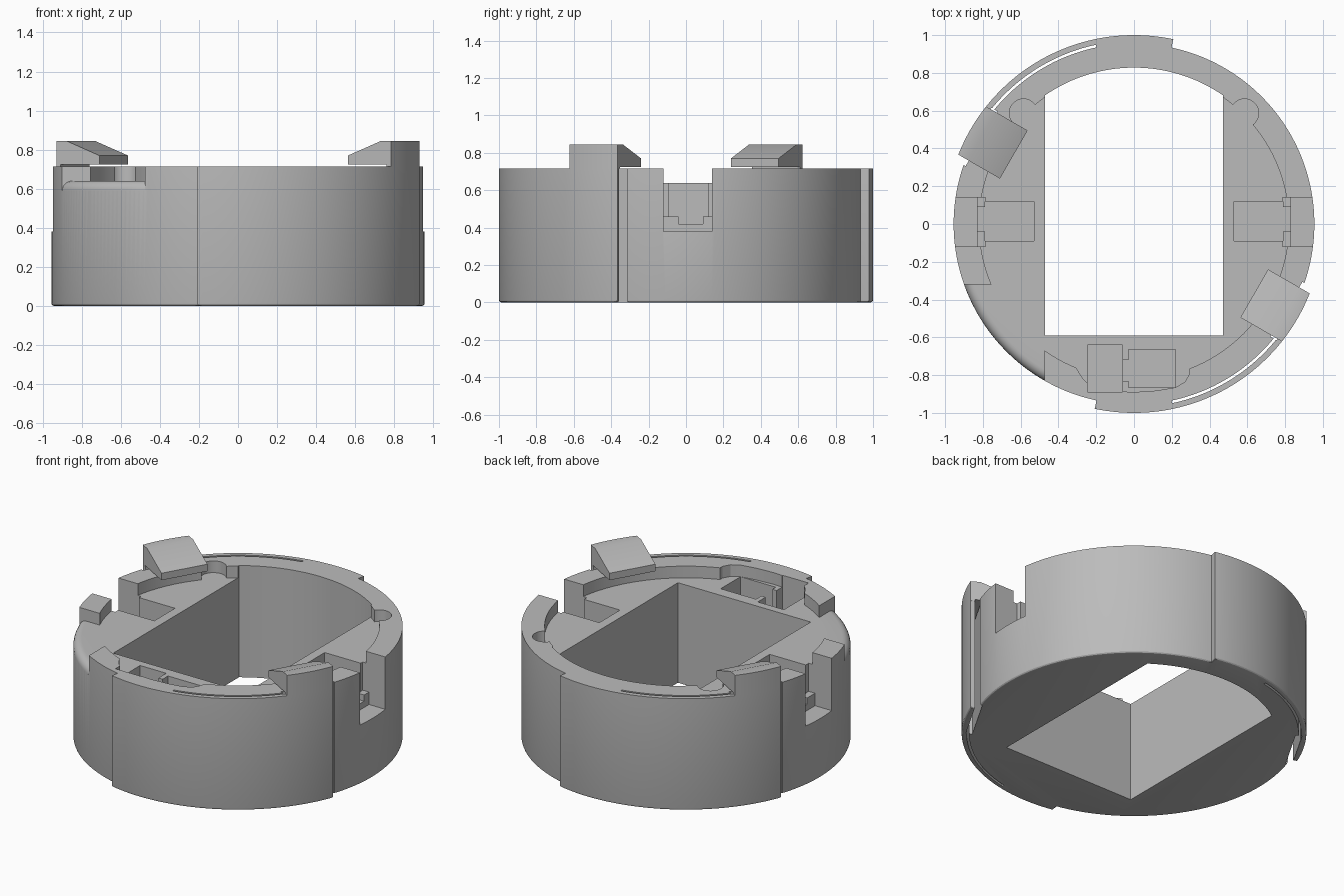
import bpy, bmesh
from math import sin, cos, asin, acos, sqrt, radians, degrees, pi

cube = bpy.data.objects.get("Cube")
if cube:
    bpy.data.objects.remove(cube, do_unlink=True)

grey = bpy.data.materials.new("plain_grey")
grey.use_nodes = True
grey.diffuse_color = (0.5, 0.5, 0.5, 1)
grey.node_tree.nodes["Principled BSDF"].inputs["Base Color"].default_value = (0.5, 0.5, 0.5, 1)

HEIGHT, FLOOR, TOP = 0.715, 0.64, 1.0
R_BODY, R_ARM = 0.955, 1.0


def polar(r, a):
    return (r * cos(radians(a)), r * sin(radians(a)))


def arc(r, a0, a1, n, cx=0, cy=0):
    pts = [polar(r, a0 + (a1 - a0) * i / n) for i in range(n + 1)]
    return [(cx + x, cy + y) for x, y in pts]


def loft(name, sections):
    """Closed solid through equal-length cross-sections."""
    bm = bmesh.new()
    rings = [[bm.verts.new(p) for p in s] for s in sections]
    n = len(rings[0])
    for a, b in zip(rings, rings[1:]):
        for i in range(n):
            j = (i + 1) % n
            bm.faces.new((a[i], a[j], b[j], b[i]))
    bm.faces.new(rings[0])
    bm.faces.new(rings[-1])
    bmesh.ops.recalc_face_normals(bm, faces=bm.faces)
    mesh = bpy.data.meshes.new(name)
    bm.to_mesh(mesh)
    bm.free()
    mesh.materials.append(grey)
    obj = bpy.data.objects.new(name, mesh)
    bpy.context.collection.objects.link(obj)
    return obj


def prism(name, pts, z0, z1):
    return loft(name, [[(x, y, z) for x, y in pts] for z in (z0, z1)])


def box(x0, x1, y0, y1, z0):
    return prism("cutter", [(x0, y0), (x1, y0), (x1, y1), (x0, y1)], z0, TOP)


def smooth(obj):
    bpy.ops.object.select_all(action='DESELECT')
    obj.select_set(True)
    bpy.context.view_layer.objects.active = obj
    bpy.ops.object.shade_smooth_by_angle(angle=radians(25))


# Body outline: round housing with two raised spring arms
ARM_START = 78
ARM_END = 150 + degrees(asin(0.147))
outline = []
for turn in (0, 180):
    outline += arc(R_ARM, ARM_START + turn, ARM_END + turn, 50)
    outline += arc(R_BODY, ARM_END + turn, ARM_START + 180 + turn, 60)
body = prism("housing", outline, 0, HEIGHT)

# Soft bottom edge
bm = bmesh.new()
bm.from_mesh(body.data)
low = [e for e in bm.edges if all(v.co.z < 0.001 for v in e.verts)]
bmesh.ops.bevel(bm, geom=low, offset=0.014, segments=3, profile=0.5, affect='EDGES')
bm.to_mesh(body.data)
bm.free()

cutters = []

# Recess inside the rim, with its front bulge and two round corner reliefs
cutters.append(prism("cutter", arc(0.82, 0, 357.5, 143), FLOOR, TOP))
bulge = [(-0.31, -0.7), (-0.31, -0.755), (-0.27, -0.82), (-0.22, -0.865), (-0.1, -0.885), (0, -0.89),
         (0.12, -0.882), (0.22, -0.865), (0.27, -0.835), (0.295, -0.79), (0.295, -0.7)]
cutters.append(prism("cutter", bulge, FLOOR, TOP))
for side in (-1, 1):
    cutters.append(prism("cutter", arc(0.075, 0, 350, 35, side * 0.585, 0.587), FLOOR, TOP))

# Through opening: square at the front, arched at the back
half = degrees(asin(0.47 / 0.828))
opening = [(-0.47, -0.59), (0.47, -0.59)] + arc(0.828, 90 - half, 90 + half, 32)
cutters.append(prism("cutter", opening, -0.1, TOP))

# Side notches with stepped pockets
for side in (-1, 1):
    for x0, x1, y0, y1, z in ((0.83, 1.1, -0.12, 0.14, 0.38), (0.785, 0.84, -0.12, 0.14, 0.46),
                              (0.78, 0.85, -0.04, 0.09, 0.42), (0.53, 0.79, -0.09, 0.12, 0.42)):
        a, b = sorted((side * x0, side * x1))
        cutters.append(box(a, b, y0, y1, z))

# Front pocket pair with a narrow neck
cutters.append(box(-0.245, -0.06, -0.89, -0.64, 0.4))
cutters.append(box(-0.03, 0.22, -0.865, -0.665, 0.42))
cutters.append(box(-0.07, -0.02, -0.83, -0.72, 0.42))

# Finger dip in the rim at the front right, rounded at the outer edge
profile = [(0.75, TOP), (0.75, FLOOR)]
profile += [(R_BODY - 0.05 + 0.05 * sin(i * pi / 12), FLOOR - 0.05 + 0.05 * cos(i * pi / 12)) for i in range(7)]
profile += [(1.1, FLOOR - 0.05), (1.1, TOP)]
sections = []
for k in range(25):
    ring = []
    for r, z in profile:
        a0 = 180 + degrees(asin(0.32 / r))
        a1 = 180 + degrees(acos(0.475 / r))
        ring.append((*polar(r, a0 + (a1 - a0) * k / 24), z))
    sections.append(ring)
cutters.append(loft("cutter", sections))

# Slits that free the spring arms, widened behind each hook
for turn in (0, 180):
    slit = arc(0.956, 102 + turn, 144 + turn, 30) + arc(0.97, 144 + turn, 102 + turn, 30)
    cutters.append(prism("cutter", slit, -0.1, TOP))
    c, s = polar(1, 150 + turn)
    gap = [(u * c - t * s, u * s + t * c) for u, t in
           ((0.925, -0.155), (0.963, -0.155), (0.963, 0.18), (0.925, 0.18))]
    cutters.append(prism("cutter", gap, -0.1, TOP))

for cutter in cutters:
    cutter.hide_render = True
    mod = body.modifiers.new("cut", 'BOOLEAN')
    mod.operation = 'DIFFERENCE'
    mod.solver = 'EXACT'
    mod.object = cutter
deps = bpy.context.evaluated_depsgraph_get()
result = bpy.data.meshes.new_from_object(body.evaluated_get(deps))
body.modifiers.clear()
body.data = result
for cutter in cutters:
    bpy.data.objects.remove(cutter, do_unlink=True)
smooth(body)

# Hooks on the arm ends, reaching inward over the rim
for name, turn in (("back_right_hook", 0), ("front_left_hook", 180)):
    c, s = polar(1, 150 + turn)
    sections = []
    for k in range(13):
        t = -0.147 + 0.294 * k / 12
        outer = sqrt(R_ARM ** 2 - t * t)
        side = [(outer, HEIGHT), (outer, 0.845), (0.93, 0.845), (0.735, 0.77),
                (0.735, 0.725), (0.963, 0.725), (0.963, HEIGHT)]
        sections.append([(u * c - t * s, u * s + t * c, z) for u, z in side])
    smooth(loft(name, sections))
